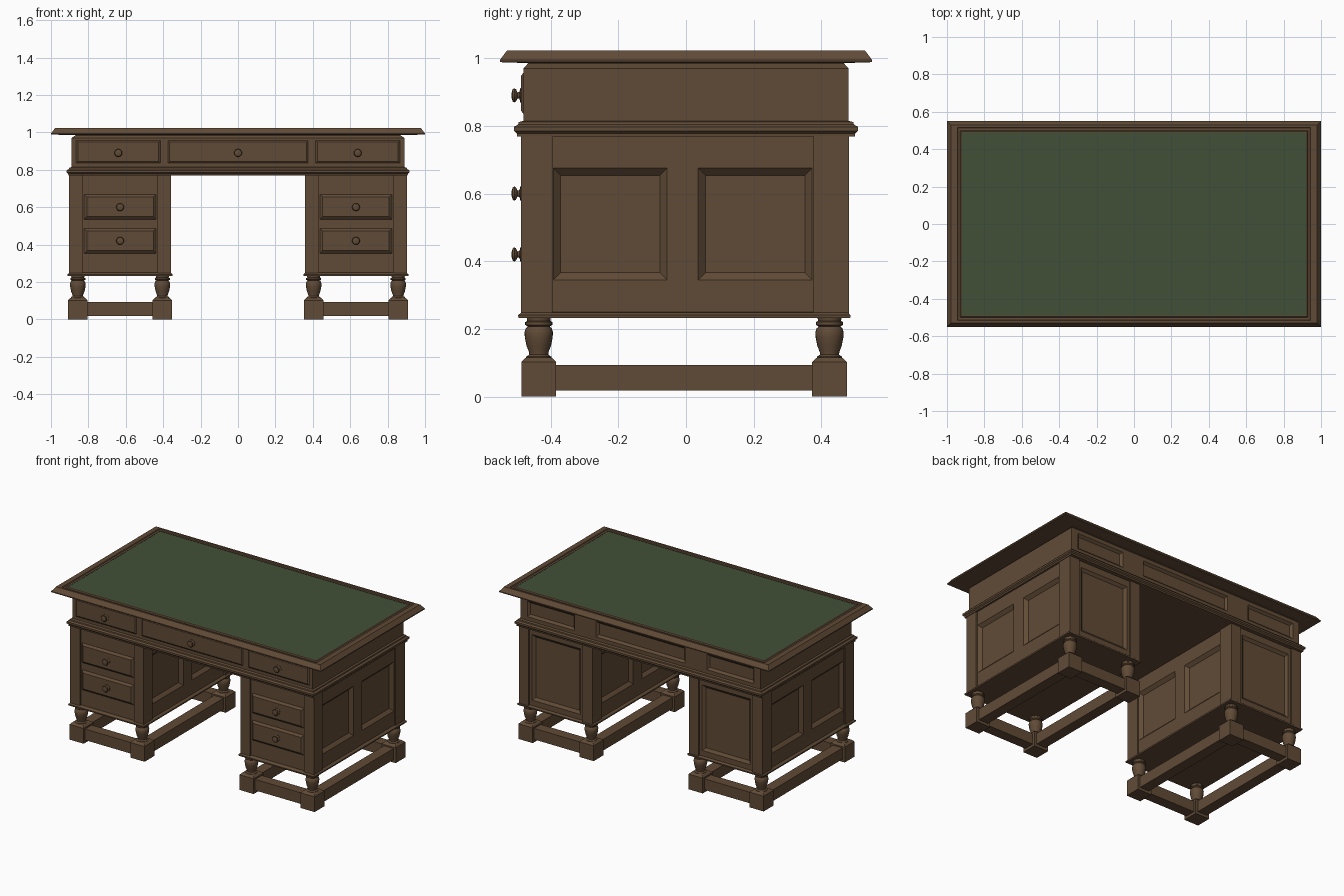
import bpy, math

if "Cube" in bpy.data.objects:
    bpy.data.objects.remove(bpy.data.objects["Cube"])


def material(name, rgb):
    m = bpy.data.materials.new(name)
    m.diffuse_color = (*rgb, 1)
    m.use_nodes = True
    m.node_tree.nodes["Principled BSDF"].inputs["Base Color"].default_value = m.diffuse_color
    return m


WOOD = material("brown wood", (0.118, 0.070, 0.037))
GREEN = material("green leather", (0.053, 0.078, 0.038))


def make(name, verts, faces, mat, smooth=False):
    me = bpy.data.meshes.new(name)
    me.from_pydata(verts, [], faces)
    me.materials.append(mat)
    if smooth:
        me.polygons.foreach_set("use_smooth", [True] * len(me.polygons))
        me.set_sharp_from_angle(angle=math.radians(40))
    me.update()
    ob = bpy.data.objects.new(name, me)
    bpy.context.collection.objects.link(ob)
    return ob


def skin(name, rings, mat, smooth=False):
    """Closed solid through a stack of equal rings (anticlockwise, going up)."""
    n = len(rings[0])
    verts = [p for r in rings for p in r]
    faces = [tuple(reversed(range(n))),
             tuple(range(len(verts) - n, len(verts)))]
    for k in range(len(rings) - 1):
        for i in range(n):
            j = (i + 1) % n
            faces.append((k*n + i, k*n + j, (k + 1)*n + j, (k + 1)*n + i))
    return make(name, verts, faces, mat, smooth)


def loft(name, c, h, profile, mat=WOOD):
    """Rectangular moulding: profile of (x offset, y offset, z)."""
    rings = []
    for ox, oy, z in profile:
        a, b = h[0] + ox, h[1] + oy
        rings.append([(c[0] + sx*a, c[1] + sy*b, z)
                      for sx, sy in ((-1, -1), (1, -1), (1, 1), (-1, 1))])
    return skin(name, rings, mat)


def box(name, x0, x1, y0, y1, z0, z1, mat=WOOD):
    return loft(name, ((x0 + x1)/2, (y0 + y1)/2), ((x1 - x0)/2, (y1 - y0)/2),
                [(0, 0, z0), (0, 0, z1)], mat)


def lathe(name, centre, profile, forward=False, n=24):
    """Turned part along z, or along -y when forward is set."""
    rings = []
    for r, t in profile:
        ring = []
        for i in range(n):
            a = 2*math.pi*i/n
            u, v = r*math.cos(a), r*math.sin(a)
            off = (u, -t, v) if forward else (u, v, t)
            ring.append(tuple(c + o for c, o in zip(centre, off)))
        rings.append(ring)
    return skin(name, rings, WOOD, True)


def panelled(name, axis, sgn, pos, urange, vrange, panels, depth, slope):
    """Flat wall with bevelled panels (u0, u1, v0, v1), sunk or raised."""
    us = sorted({*urange, *[u for p in panels for u in p[:2]]})
    vs = sorted({*vrange, *[v for p in panels for v in p[2:]]})
    verts, faces = [], []

    def quad(pts):
        if (axis == "y") == (sgn > 0):
            pts = pts[::-1]
        k = len(verts)
        for u, v, d in pts:
            w = pos - sgn*d
            verts.append((w, u, v) if axis == "x" else (u, w, v))
        faces.append((k, k + 1, k + 2, k + 3))

    for u0, u1 in zip(us, us[1:]):
        for v0, v1 in zip(vs, vs[1:]):
            outer = [(u0, v0, 0), (u1, v0, 0), (u1, v1, 0), (u0, v1, 0)]
            if (u0, u1, v0, v1) not in panels:
                quad(outer)
                continue
            a, b, c, d = u0 + slope, u1 - slope, v0 + slope, v1 - slope
            inner = [(a, c, depth), (b, c, depth), (b, d, depth), (a, d, depth)]
            quad(inner)
            for i in range(4):
                j = (i + 1) % 4
                quad([outer[i], outer[j], inner[j], inner[i]])
    make(name, verts, faces, WOOD)


def knob(name, x, y, z):
    lathe(name, (x, y, z), [(.022, -.004), (.022, .002), (.010, .005), (.009, .011),
                            (.018, .015), (.021, .020), (.018, .025), (.008, .028)], True)


# Desk top with sloped edge, grooved border and leather writing surface
loft("desk_top", (0, 0), (1.0, .55),
     [(-.1, -.06, .986), (0, 0, .988), (0, 0, .994), (-.021, -.021, 1.022),
      (-.055, -.034, 1.022), (-.058, -.037, 1.016), (-.070, -.050, 1.016),
      (-.075, -.056, 1.021), (-.08, -.062, 1.021), (-.08, -.062, 1.017)])
box("leather_writing_surface", -.92, .92, -.488, .488, 1.014, 1.02, GREEN)

# Apron: top chamfer, core, front drawers, back panels and plain ends
loft("apron_chamfer", (0, 0), (.89, .48),
     [(0, 0, .968), (0, 0, .97), (-.022, -.013, .984), (-.022, -.013, .99)])
box("apron_core", -.86, .86, -.45, .45, .775, .97)
AZ = (.80, .97)
front = [(-.865, -.415, .835, .957), (-.375, .375, .835, .957), (.415, .865, .835, .957)]
back = [(-.84, -.49, .84, .945), (-.33, .33, .84, .945), (.49, .84, .84, .945)]
panelled("apron_drawers", "y", -1, -.48, (-.89, .89), AZ, front, -.007, .009)
panelled("apron_back", "y", 1, .48, (-.89, .89), AZ, back, .014, .014)
for s in (-1, 1):
    panelled("apron_end", "x", s, s*.89, (-.48, .48), AZ, [], 0, 0)
for x in (-.64, 0, .64):
    knob("apron_drawer_knob", x, -.487, .89)

# Waist moulding
loft("waist_moulding", (0, 0), (.89, .482),
     [(o, o, z) for o, z in ((.010, .768), (.017, .768), (.018, .778), (.026, .785),
                             (.026, .797), (.014, .804), (.012, .811), (-.002, .815))])

LEG = [(.030, .105), (.037, .112), (.037, .118), (.028, .124), (.029, .132), (.036, .150),
       (.041, .175), (.042, .190), (.038, .202), (.032, .207), (.040, .212), (.040, .220),
       (.034, .224), (.036, .236)]

for s in (-1, 1):
    side = "left" if s < 0 else "right"
    cx, hx = s*.6305, .2645
    xr = (cx - hx, cx + hx)
    zr = (.24, .772)
    # Pedestal walls with drawers, back panel and side panels
    box(side + "_pedestal_core", cx - .235, cx + .235, -.445, .44, .236, .772)
    drawers = [(cx - .192, cx + .192, .353, .487), (cx - .192, cx + .192, .535, .668)]
    panelled(side + "_pedestal_drawers", "y", -1, -.475, xr, zr, drawers, -.012, .014)
    panelled(side + "_pedestal_back", "y", 1, .472, xr, zr,
             [(cx - .18, cx + .18, .285, .725)], .014, .018)
    sides = [(-.392, -.056, .345, .675), (.036, .372, .345, .675)]
    for e in (-1, 1):
        panelled(side + "_pedestal_side", "x", e, cx + e*hx, (-.475, .472), zr,
                 sides, .02, .021)
    for z in (.42, .60):
        knob(side + "_drawer_knob", cx, -.487, z)
    # Base moulding
    loft(side + "_base_moulding", (cx, -.005), (.2725, .482),
         [(.008, .008, .232), (.009, .009, .241), (0, 0, .248), (-.01, -.01, .25)])
    # Corner posts, turned legs and foot blocks
    for e in (-1, 1):
        xa, xb = sorted((cx + e*.2725, cx + e*.200))
        box(side + "_front_post", xa, xb, -.487, -.395, .24, .772)
        box(side + "_back_post", xa, xb, .377, .481, .24, .772)
        fx = cx + e*.226
        for fy in (-.435, .424):
            lathe(side + "_turned_leg", (fx, fy, 0), LEG)
            loft(side + "_foot_block", (fx, fy), (.0525, .0515),
                 [(0, 0, 0), (0, 0, .102), (-.012, -.012, .114), (-.02, -.02, .116)])
        # Side stretchers
        box(side + "_side_stretcher", fx - .035, fx + .035, -.40, .39, .018, .093)
    # Front and back stretchers
    for fy in (-.435, .424):
        box(side + "_cross_stretcher", cx - .19, cx + .19, fy - .035, fy + .035, .018, .092)
